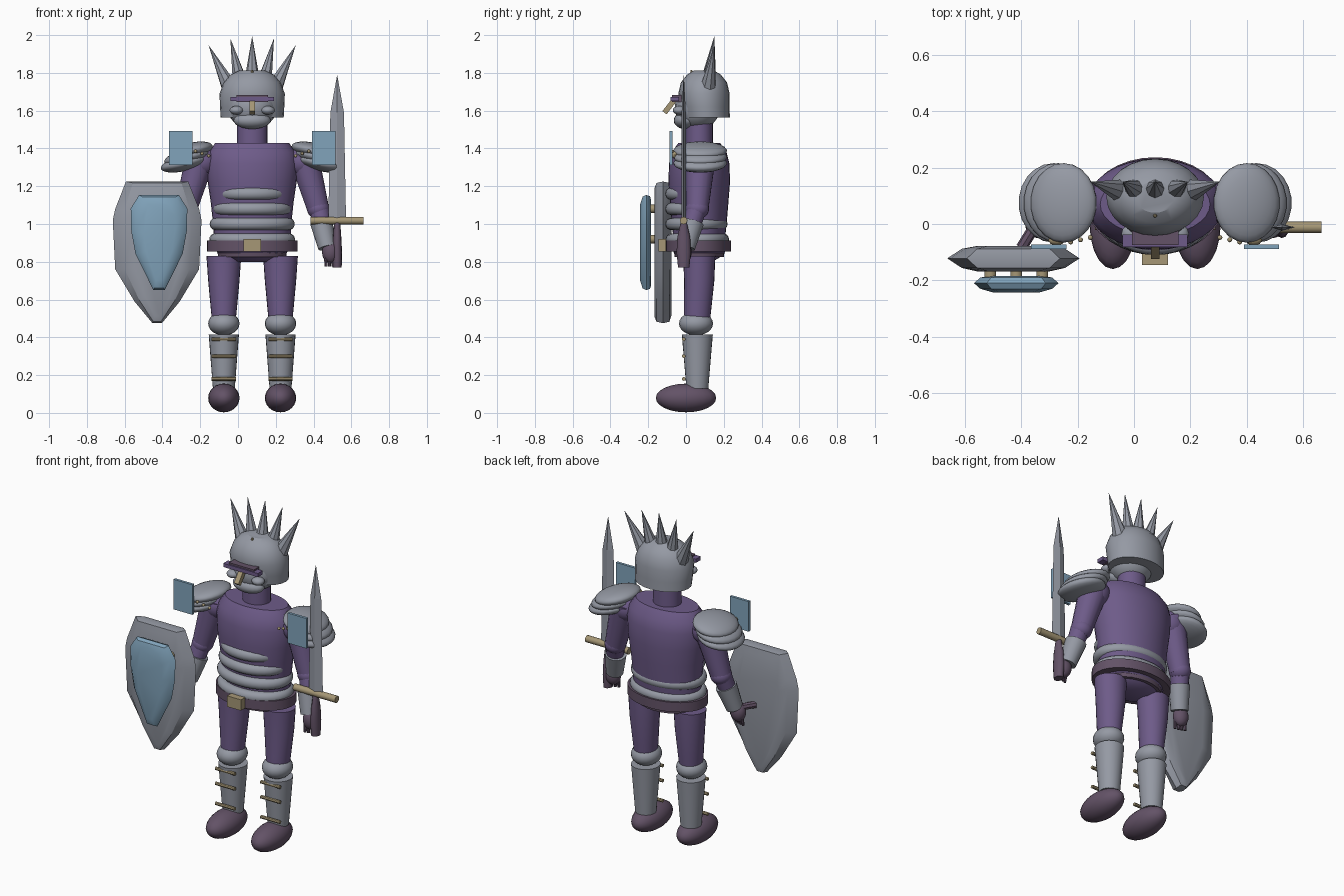
import bpy, bmesh, math
from mathutils import Vector, Matrix

if "Cube" in bpy.data.objects:
    bpy.data.objects.remove(bpy.data.objects["Cube"])

CX, CY = 0.075, 0.07  # body axis


def material(name, rgb):
    m = bpy.data.materials.new(name)
    m.diffuse_color = (*rgb, 1)
    m.use_nodes = True
    m.node_tree.nodes["Principled BSDF"].inputs["Base Color"].default_value = m.diffuse_color
    return m


STEEL = material("steel grey", (0.30, 0.32, 0.37))
PURPLE = material("purple cloth", (0.155, 0.105, 0.25))
LEATHER = material("dark leather", (0.125, 0.085, 0.135))
BLUE = material("pale blue", (0.22, 0.37, 0.50))
GOLD = material("dull gold", (0.38, 0.31, 0.18))


def finish(name, bm, mat, angle=40):
    bmesh.ops.recalc_face_normals(bm, faces=bm.faces)
    me = bpy.data.meshes.new(name)
    bm.to_mesh(me)
    bm.free()
    me.materials.append(mat)
    ob = bpy.data.objects.new(name, me)
    bpy.context.collection.objects.link(ob)
    if angle:
        bpy.ops.object.select_all(action='DESELECT')
        ob.select_set(True)
        bpy.context.view_layer.objects.active = ob
        bpy.ops.object.shade_smooth_by_angle(angle=math.radians(angle))
    return ob


def skin(name, rings, mat, angle=40):
    """Bridge equal-length point rings and cap both ends."""
    bm = bmesh.new()
    vs = [[bm.verts.new(p) for p in r] for r in rings]
    n = len(vs[0])
    for a, b in zip(vs, vs[1:]):
        for i in range(n):
            j = (i + 1) % n
            bm.faces.new((a[i], a[j], b[j], b[i]))
    bm.faces.new(vs[0][::-1])
    bm.faces.new(vs[-1])
    return finish(name, bm, mat, angle)


def stack(name, prof, mat, x=CX, y=CY, n=24, angle=40):
    """Upright elliptical form from (z, rx, ry[, dx, dy]) rings."""
    rings = []
    for z, rx, ry, *d in prof:
        dx, dy = d if d else (0, 0)
        rings.append([(x + dx + rx * math.cos(t), y + dy + ry * math.sin(t), z)
                      for t in (2 * math.pi * i / n for i in range(n))])
    return skin(name, rings, mat, angle)


def ball(name, c, r, mat, tilt=0, n=20):
    bm = bmesh.new()
    m = Matrix.Translation(c) @ Matrix.Rotation(tilt, 4, 'Y') @ Matrix.Diagonal((*r, 1))
    bmesh.ops.create_uvsphere(bm, u_segments=n, v_segments=n // 2 + 2, radius=1, matrix=m)
    return finish(name, bm, mat, 60)


def rod(name, a, b, r1, r2, mat, n=16, angle=40):
    a, b = Vector(a), Vector(b)
    d = b - a
    m = Matrix.Translation((a + b) / 2) @ d.to_track_quat('Z', 'Y').to_matrix().to_4x4()
    bm = bmesh.new()
    bmesh.ops.create_cone(bm, cap_ends=True, segments=n, radius1=r1, radius2=r2,
                          depth=d.length, matrix=m)
    return finish(name, bm, mat, angle)


def box(name, c, size, mat, tilt=0):
    bm = bmesh.new()
    m = Matrix.Translation(c) @ Matrix.Rotation(tilt, 4, 'X') @ Matrix.Diagonal((*size, 1))
    bmesh.ops.create_cube(bm, size=1, matrix=m)
    return finish(name, bm, mat, 0)


# Torso, neck and pelvis
stack("torso", [(0.86, .20, .13), (1.0, .207, .145), (1.12, .22, .155), (1.22, .235, .163),
                (1.32, .243, .16), (1.38, .23, .145), (1.43, .195, .11)], PURPLE, n=32)
stack("neck", [(1.41, .08, .072), (1.54, .08, .072)], PURPLE)
stack("pelvis", [(0.80, .10, .07), (0.83, .17, .12), (0.87, .20, .15)], PURPLE)

# Rounded waist bands, the upper ones showing mainly in front
for i, (z, rx, ry, y) in enumerate([(1.16, .185, .14, .03), (1.08, .207, .15, .04),
                                    (1.0, .225, .165, .055), (.918, .227, .168, .06)]):
    prof = []
    for k in range(-4, 5):
        t = math.pi / 2 * k / 4
        ins = .03 * (1 - math.cos(t))
        prof.append((z + .032 * math.sin(t), rx - ins, ry - ins))
    stack("waist_band_%d" % i, prof, STEEL, y=y, n=32)
stack("belt", [(.855, .24, .172), (.912, .24, .172)], LEATHER, y=.065, n=32)
stack("hip_band", [(.825, .18, .13), (.86, .185, .135)], LEATHER)
box("buckle", (CX, -.125, .888), (.092, .04, .065), GOLD)

# Head and helmet
HY = .095
ball("face", (CX, .06, 1.615), (.13, .12, .115), STEEL)
stack("helmet", [(1.565, .167, .125, 0, .012), (1.62, .17, .13, 0, .006), (1.69, .173, .136),
                 (1.75, .15, .122), (1.79, .115, .09), (1.812, .07, .055)], STEEL, y=HY, angle=30)
ball("chin", (CX, -.005, 1.548), (.098, .06, .045), STEEL)
for s in (-1, 1):
    ball("cheek", (CX + s * .083, -.035, 1.602), (.037, .035, .023), STEEL, n=12)
box("visor", (CX, -.06, 1.662), (.23, .045, .022), PURPLE)
box("visor_slit", (CX, -.05, 1.665), (.165, .05, .036), LEATHER)
box("nose_guard", (CX, -.09, 1.62), (.03, .028, .078), GOLD, math.radians(-38))
rod("helmet_stud", (CX, .035, 1.775), (CX, .028, 1.815), .016, .004, GOLD, 8)

# Fan of helmet spikes
for k in range(-2, 3):
    base = (CX + k * .062, .118, 1.755 - .012 * abs(k))
    tip = (CX + k * .1155, .15, 1.995 - .012 * k * k)
    rod("helmet_spike", base, tip, .042, 0, STEEL, 8, 0)

for s in (-1, 1):
    side = "left" if s > 0 else "right"

    def P(x, y, z):
        return (CX + s * x, y, z)

    # Leg, knee guard, shin guard and boot
    lx = CX + s * .15
    stack(side + "_thigh", [(.48, .062, .068, 0, -.012), (.56, .07, .073, 0, -.008),
                            (.70, .083, .08), (.83, .092, .085)], PURPLE, x=lx)
    ball(side + "_knee", (lx, .053, .473), (.083, .09, .063), STEEL)
    stack(side + "_shin", [(.13, .058, .058), (.415, .08, .082)], STEEL, x=lx, y=.06)
    for z in (.39, .30, .18):
        rod(side + "_shin_strap", (lx - .064, -.012, z), (lx + .064, -.012, z), .01, .01, GOLD, 8)
    ball(side + "_boot", (lx, 0, .079), (.083, .16, .076), LEATHER)

    # Arm
    ball(side + "_shoulder", P(.265, .075, 1.33), (.085, .08, .08), PURPLE)
    rod(side + "_upper_arm", P(.27, .078, 1.37), P(.352, .06, 1.07), .082, .058, PURPLE)
    ball(side + "_elbow", P(.35, .06, 1.08), (.06, .062, .055), PURPLE)
    rod(side + "_forearm", P(.352, .06, 1.09), P(.382, .018, .95), .054, .045, PURPLE)
    rod(side + "_cuff", P(.366, .035, 1.01), P(.398, .0, .875), .06, .048, STEEL)
    ball(side + "_hand", P(.415, -.01, .85), (.045, .04, .058), LEATHER)
    for k in range(4):
        x = .388 + k * .018
        rod(side + "_finger", P(x, -.022 + .006 * k, .84), P(x + .004, -.03 + .006 * k, .775),
            .011, .008, LEATHER, 8)

    # Layered shoulder armour with hanging plate and rivets
    for k, (x, z, rx) in enumerate([(.325, 1.388, .12), (.345, 1.355, .125), (.36, 1.322, .128)]):
        ball(side + "_shoulder_plate_%d" % k, P(x, .075, z), (rx, .142, .042), STEEL,
             s * math.radians(13), 22)
    box(side + "_shoulder_badge", P(.378, -.08, 1.402), (.125, .016, .18), BLUE)
    for k in range(3):
        ball(side + "_rivet", P(.30 - .035 * k, -.064 + .008 * k, 1.385 - .012 * k),
             (.009,) * 3, GOLD, n=8)
    ball(side + "_badge_mount", P(.35, -.058, 1.365), (.03, .018, .02), GOLD, n=8)

# Sword
SX, SY = .525, -.012


def diamond(z, w, d):
    return [(SX - w, SY, z), (SX, SY - d, z), (SX + w, SY, z), (SX, SY + d, z)]


skin("sword_blade", [diamond(1.02, .047, .013), diamond(1.59, .036, .011),
                     diamond(1.785, .001, .001)], STEEL, 0)
rod("sword_guard", (SX - .14, SY, 1.018), (SX + .14, SY, 1.018), .02, .02, GOLD, 12)
stack("sword_grip", [(.77, .024, .03), (.85, .026, .038), (.93, .022, .034), (1.01, .016, .016)],
      LEATHER, x=SX, y=SY, n=12)


# Shield body and raised face share one outline rule
def outline(pts, cx, cz, kx, kz, y):
    return [(cx + x * kx, y, cz + z * kz) for x, z in pts]


half = [(.165, .375), (.222, .23), (.235, .17), (.222, -.09), (.12, -.26), (.025, -.375)]
shield = half + [(-x, z) for x, z in reversed(half)]
skin("shield", [outline(shield, -.428, .85, kx, kz, y) for kx, kz, y in
                [(.55, .9, -.078), (.78, .98, -.088), (1, 1, -.122), (.78, .98, -.156),
                 (.55, .9, -.168)]], STEEL, 25)
half = [(.105, .252), (.15, .18), (.147, .06), (.125, -.06), (.03, -.252)]
face = half + [(-x, z) for x, z in reversed(half)]
skin("shield_face", [outline(face, -.418, .902, kx, kz, y) for kx, kz, y in
                     [(.6, .88, -.184), (.85, .97, -.19), (1, 1, -.21), (.85, .96, -.23),
                      (.55, .8, -.243)]], BLUE, 40)

# Gold studs holding the raised face
for x in (-.51, -.418, -.326):
    for z in (1.08, .92):
        rod("shield_stud", (x, -.15, z), (x, -.195, z), .022, .022, GOLD, 10)
# Arm strap behind the shield
rod("shield_strap", (-.36, -.02, .88), (-.40, -.085, .88), .02, .02, LEATHER, 8)
